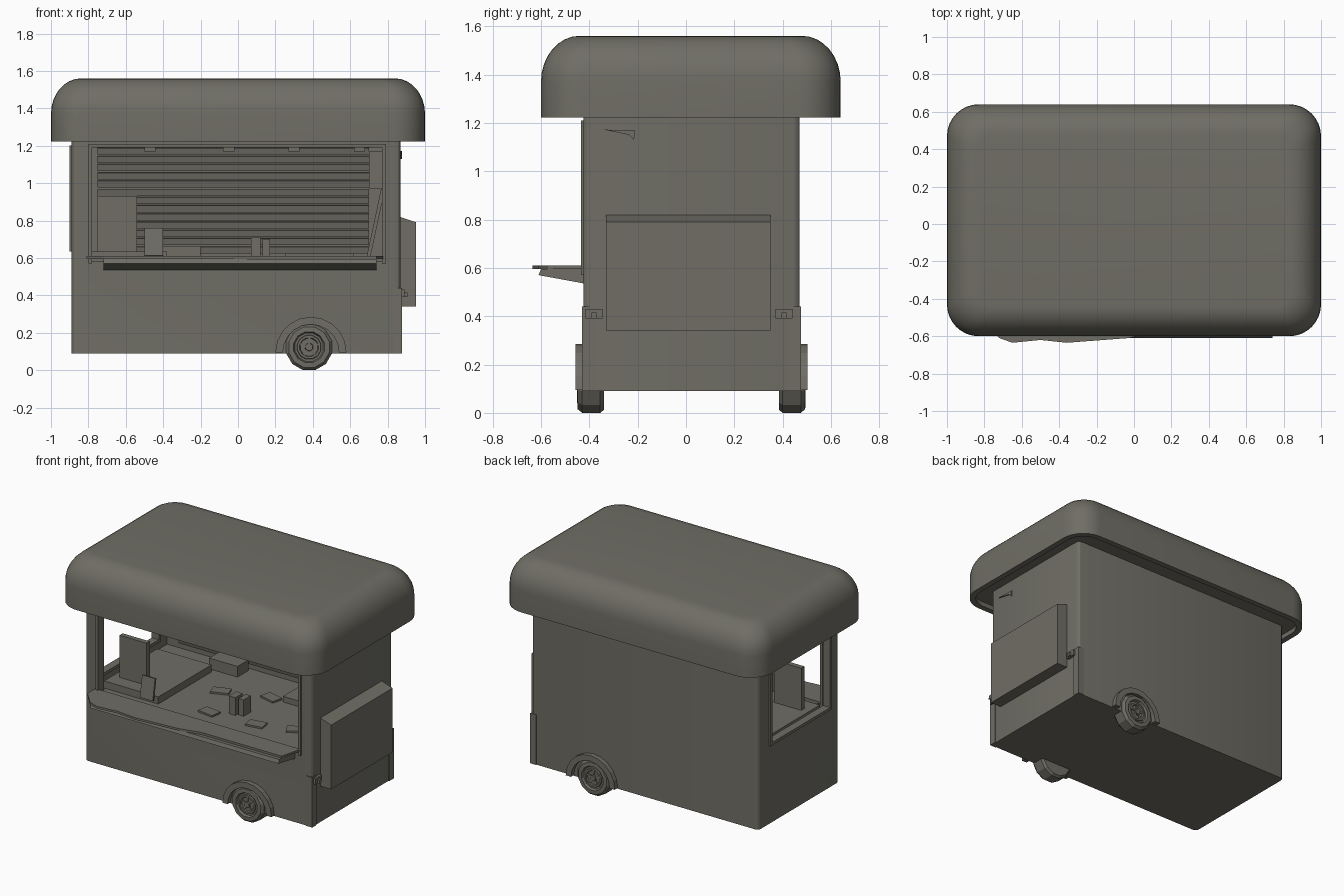
import bpy, bmesh, math
from mathutils import Matrix, Vector

if "Cube" in bpy.data.objects:
    bpy.data.objects.remove(bpy.data.objects["Cube"])

mat = bpy.data.materials.new("warm grey paint")
mat.diffuse_color = (0.16, 0.155, 0.13, 1)
mat.use_nodes = True
mat.node_tree.nodes["Principled BSDF"].inputs["Base Color"].default_value = mat.diffuse_color


def finish(name, bm, smooth=None):
    bmesh.ops.recalc_face_normals(bm, faces=bm.faces[:])
    me = bpy.data.meshes.new(name)
    bm.to_mesh(me)
    bm.free()
    me.materials.append(mat)
    ob = bpy.data.objects.new(name, me)
    bpy.context.collection.objects.link(ob)
    if smooth:
        bpy.context.view_layer.objects.active = ob
        ob.select_set(True)
        bpy.ops.object.shade_smooth_by_angle(angle=math.radians(smooth))
        ob.select_set(False)
    return ob


def box(name, x, y, z, bevel=0, rot=None):
    """Box from (min, max) ranges; bevel rounds the upright edges; rot = (angle, axis)."""
    bm = bmesh.new()
    bmesh.ops.create_cube(bm, size=1)
    bm.transform(Matrix.Diagonal((x[1] - x[0], y[1] - y[0], z[1] - z[0], 1)))
    if bevel:
        up = [e for e in bm.edges if abs(e.verts[0].co.z - e.verts[1].co.z) > 0.01]
        bmesh.ops.bevel(bm, geom=up, offset=bevel, segments=3, profile=0.5, affect='EDGES')
    if rot:
        bm.transform(Matrix.Rotation(math.radians(rot[0]), 4, rot[1]))
    bm.transform(Matrix.Translation((sum(x) / 2, sum(y) / 2, sum(z) / 2)))
    return finish(name, bm, 30 if bevel else None)


def prism(name, pts, to3d, a, b):
    """Extrude a 2D outline between depths a and b."""
    bm = bmesh.new()
    v0 = [bm.verts.new(to3d(p, a)) for p in pts]
    v1 = [bm.verts.new(to3d(p, b)) for p in pts]
    n = len(pts)
    bm.faces.new(v0)
    bm.faces.new(v1)
    for i in range(n):
        bm.faces.new((v0[i], v0[(i + 1) % n], v1[(i + 1) % n], v1[i]))
    return finish(name, bm)


def lathe_y(name, profile, cx, cz, n):
    """Revolve (radius, y) profile around a sideways axle, ends capped."""
    bm = bmesh.new()
    rings = []
    for r, y in profile:
        rings.append([bm.verts.new((cx + r * math.sin(2 * math.pi * (i + .5) / n), y,
                                    cz + r * math.cos(2 * math.pi * (i + .5) / n)))
                      for i in range(n)])
    for p, q in zip(rings, rings[1:]):
        for i in range(n):
            bm.faces.new((p[i], p[(i + 1) % n], q[(i + 1) % n], q[i]))
    bm.faces.new(rings[0])
    bm.faces.new(rings[-1])
    return finish(name, bm)


# Body shell with hollow interior and window openings
body = box("trailer_body", (-0.89, 0.87), (-0.425, 0.47), (0.09, 1.25), 0.025)
cuts = [
    box("cutter_interior", (-0.85, 0.83), (-0.385, 0.43), (0.585, 1.4)),
    box("cutter_front_window", (-0.79, 0.78), (-0.6, -0.3), (0.585, 1.2)),
    box("cutter_left_window", (-1.1, -0.8), (-0.32, 0.34), (0.65, 1.19)),
]
bpy.context.view_layer.objects.active = body
for c in cuts:
    c.hide_render = True
    m = body.modifiers.new("cut", 'BOOLEAN')
    m.operation = 'DIFFERENCE'
    m.solver = 'EXACT'
    m.object = c
    bpy.ops.object.modifier_apply(modifier=m.name)
for c in cuts:
    bpy.data.objects.remove(c)


# Roof: stacked rounded rectangles, with a lip and recessed underside
def ring(bm, inset, z, radius):
    hx, hy, vs = 1.0 - inset, 0.62 - inset, []
    for k, (sx, sy) in enumerate(((1, 1), (-1, 1), (-1, -1), (1, -1))):
        for j in range(9):
            a = math.pi / 2 * (k + j / 8)
            vs.append(bm.verts.new((sx * (hx - radius) + radius * math.cos(a),
                                    0.02 + sy * (hy - radius) + radius * math.sin(a), z)))
    return vs


bm = bmesh.new()
rings = [ring(bm, 0.04, 1.255, 0.13), ring(bm, 0.04, 1.222, 0.13), ring(bm, 0, 1.222, 0.17)]
for j in range(9):
    t = math.pi / 2 * j / 8
    ins = 0.16 * (1 - math.cos(t))
    rings.append(ring(bm, ins, 1.37 + 0.19 * math.sin(t), 0.17 - ins * 0.5))
for p, q in zip(rings, rings[1:]):
    for i in range(len(p)):
        j = (i + 1) % len(p)
        bm.faces.new((p[i], p[j], q[j], q[i]))
bm.faces.new(rings[0])
bm.faces.new(rings[-1])
finish("rounded_roof", bm, 40)

# Window trims
for x in (-0.80, 0.77):
    box("front_window_post", (x, x + 0.02), (-0.435, -0.37), (0.57, 1.21))
box("front_window_head", (-0.80, 0.79), (-0.435, -0.37), (1.19, 1.21))
for y in (-0.33, 0.33):
    box("left_window_post", (-0.9, -0.845), (y, y + 0.02), (0.64, 1.2))
box("left_window_sill", (-0.9, -0.845), (-0.33, 0.35), (0.635, 0.655))

# Serving shelf outside the window, with a sloped support below
shelf = [(-0.81, -0.42), (-0.81, -0.51), (-0.72, -0.61), (-0.65, -0.635), (-0.5, -0.62),
         (-0.36, -0.635), (-0.03, -0.61), (0.12, -0.575), (0.74, -0.575), (0.78, -0.42)]
prism("serving_shelf", shelf, lambda p, d: (p[0], p[1], d), 0.595, 0.61)
prism("shelf_support", [(-0.60, 0.595), (-0.61, 0.57), (-0.42, 0.535), (-0.42, 0.595)],
      lambda p, d: (d, p[0], p[1]), -0.72, 0.74)

# Slatted shutter on the inner back wall
for i in range(13):
    z = 0.625 + i * 0.044
    box("shutter_slat", (-0.75, 0.70), (0.412, 0.424), (z, z + 0.036), rot=(12, 'X'))

# Items on the counter
box("cooking_plate", (-0.80, -0.38), (-0.34, 0.25), (0.585, 0.635))
box("menu_board", (-0.75, -0.54), (-0.24, -0.205), (0.635, 0.93))
box("small_sign", (-0.50, -0.40), (-0.36, -0.345), (0.61, 0.76), rot=(-10, 'X'))
box("dispenser_body", (0.07, 0.12), (-0.20, -0.12), (0.585, 0.71))
box("dispenser_side", (0.13, 0.17), (-0.18, -0.10), (0.585, 0.70))
box("back_tray", (0.25, 0.62), (0.14, 0.38), (0.585, 0.625))
box("back_box", (-0.42, -0.2), (0.28, 0.40), (0.585, 0.66))
for x, y, a in ((-0.22, 0.0, 20), (0.1, 0.1, -15), (0.25, -0.28, 10), (-0.1, -0.3, -8), (0.5, -0.2, 30)):
    box("counter_napkin", (x, x + 0.12), (y, y + 0.08), (0.583, 0.597), rot=(a, 'Z'))
box("leaning_panel", (0.725, 0.745), (-0.2, 0.0), (0.59, 0.97), rot=(12, 'Y'))
box("wall_cupboard", (0.70, 0.83), (-0.1, 0.3), (0.97, 1.17))
for x in (-0.5, -0.08, 0.27, 0.62):
    box("ceiling_lamp", (x, x + 0.06), (-0.30, -0.24), (1.17, 1.26))

# Cabinet and small fittings on the right end
prism("side_cabinet", [(0.86, 0.34), (0.953, 0.34), (0.953, 0.79), (0.86, 0.822)],
      lambda p, d: (p[0], d, p[1]), -0.33, 0.35)
prism("side_bracket", [(-0.34, 1.172), (-0.21, 1.168), (-0.215, 1.13), (-0.235, 1.15)],
      lambda p, d: (d, p[0], p[1]), 0.86, 0.878)
for y in (-0.415, 0.37):
    box("corner_lamp", (0.865, 0.89), (y, y + 0.07), (0.39, 0.43))
    box("lamp_knob", (0.885, 0.905), (y + 0.025, y + 0.045), (0.39, 0.415))
for y in (-0.43, 0.425):
    box("corner_guard", (0.83, 0.876), (y, y + 0.05), (0.09, 0.44))

# Wheels, hubs and arched fenders on both sides
for side, y0, lab in ((-1, -0.43, "front"), (1, 0.475, "back")):
    def at(d):
        return y0 + side * d
    lathe_y(lab + "_tyre", [(0.115, at(-0.09)), (0.127, at(-0.075)), (0.127, at(0.0)),
                            (0.112, at(0.018)), (0.085, at(0.02)), (0.078, at(0.004))], 0.38, 0.123, 12)
    lathe_y(lab + "_rim", [(0.068, at(0.0)), (0.064, at(0.014)), (0.052, at(0.014)),
                           (0.048, at(0.004))], 0.38, 0.123, 12)
    lathe_y(lab + "_hub", [(0.024, at(0.0)), (0.02, at(0.018))], 0.38, 0.123, 8)
    for k in range(5):
        a = 2 * math.pi * k / 5
        cx, cz = 0.38 + 0.036 * math.sin(a), 0.123 + 0.036 * math.cos(a)
        box(lab + "_spoke", (cx - 0.007, cx + 0.007), tuple(sorted((at(0.0), at(0.011)))),
            (cz - 0.018, cz + 0.018), rot=(math.degrees(a), 'Y'))
    arch = []
    for r, order in ((0.19, range(11)), (0.15, range(10, -1, -1))):
        arch += [(0.39 + r * math.cos(math.pi * i / 10), 0.095 + r * math.sin(math.pi * i / 10))
                 for i in order]
    prism(lab + "_fender", arch, lambda p, d: (p[0], d, p[1]), at(-0.03), at(0.028))
